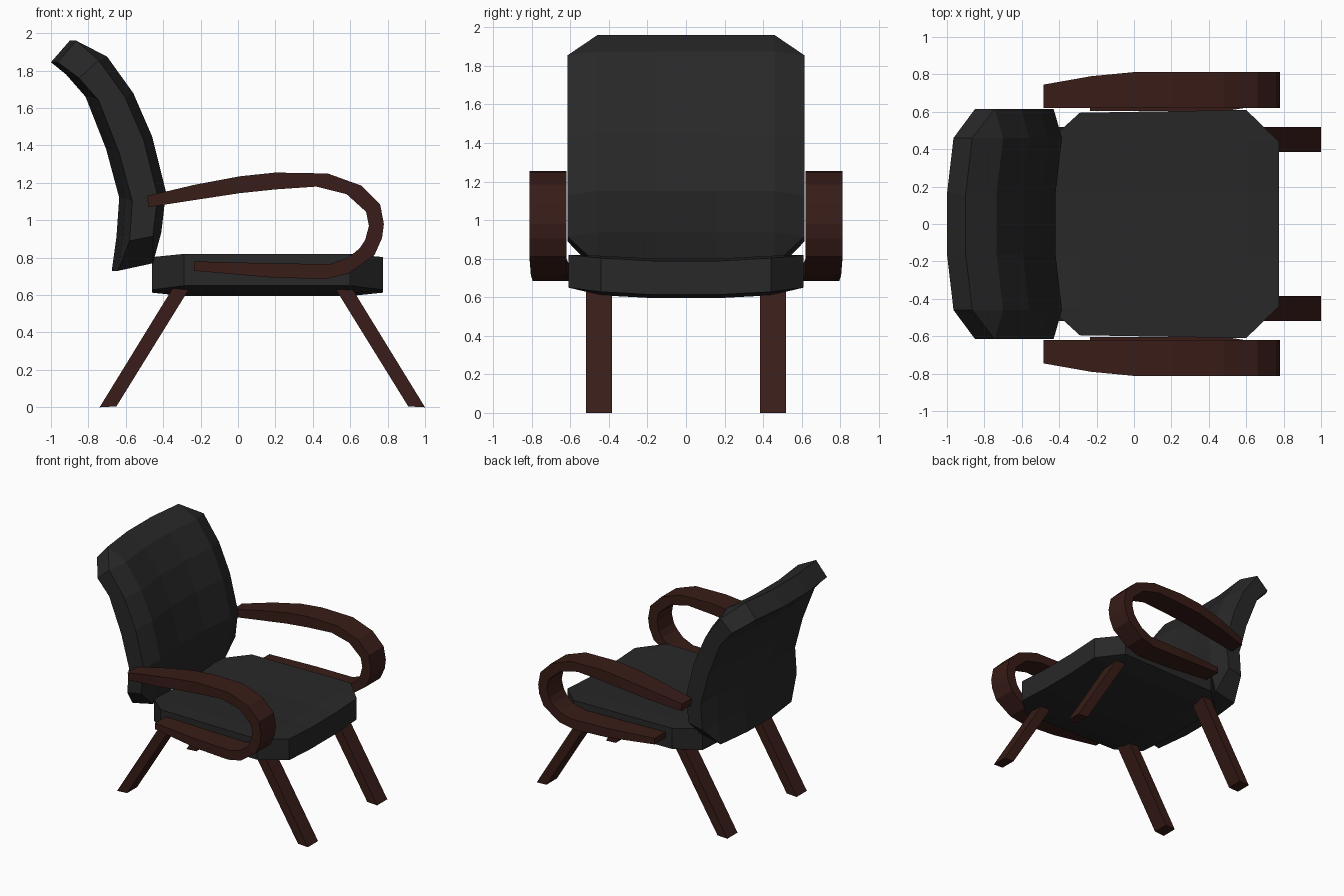
import bpy, bmesh

if "Cube" in bpy.data.objects:
    bpy.data.objects.remove(bpy.data.objects["Cube"])


def material(name, rgb):
    m = bpy.data.materials.new(name)
    m.diffuse_color = (*rgb, 1)
    m.use_nodes = True
    m.node_tree.nodes["Principled BSDF"].inputs["Base Color"].default_value = m.diffuse_color
    return m


LEATHER = material("dark_leather", (0.021, 0.021, 0.021))
WOOD = material("dark_wood", (0.040, 0.012, 0.009))


def finish(bm, name, mat):
    bmesh.ops.remove_doubles(bm, verts=bm.verts, dist=1e-4)
    bmesh.ops.recalc_face_normals(bm, faces=bm.faces)
    me = bpy.data.meshes.new(name)
    bm.to_mesh(me)
    bm.free()
    me.materials.append(mat)
    ob = bpy.data.objects.new(name, me)
    bpy.context.collection.objects.link(ob)
    return ob


def add_face(bm, pts):
    """Face from points, skipping repeated corners."""
    unique = []
    for p in pts:
        if p not in unique:
            unique.append(p)
    if len(unique) > 2:
        bm.faces.new([bm.verts.new(p) for p in unique])


def cushion(name, a, b):
    """Closed pad between two point grids, with the four corners cut off."""
    bm = bmesh.new()
    rows, cols = len(a), len(a[0])
    for g in (a, b):
        for c in (0, cols - 1):
            g[0][c] = g[1][c]
            g[-1][c] = g[-2][c]
        for r in range(rows - 1):
            for c in range(cols - 1):
                add_face(bm, [g[r][c], g[r][c + 1], g[r + 1][c + 1], g[r + 1][c]])
    rim = [(0, c) for c in range(cols)] + [(r, cols - 1) for r in range(1, rows)]
    rim += [(rows - 1, c) for c in range(cols - 2, -1, -1)]
    rim += [(r, 0) for r in range(rows - 2, 0, -1)]
    for (r, c), (s, d) in zip(rim, rim[1:] + rim[:1]):
        add_face(bm, [a[r][c], a[s][d], b[s][d], b[r][c]])
    return finish(bm, name, LEATHER)


def strip(name, outer, inner, ys):
    """Box-section bar: side outline pairs, with a y range at every pair."""
    bm = bmesh.new()
    rings = []
    for (ox, oz), (ix, iz), (y0, y1) in zip(outer, inner, ys):
        rings.append([(ox, y0, oz), (ox, y1, oz), (ix, y1, iz), (ix, y0, iz)])
    for p, q in zip(rings, rings[1:]):
        for k in range(4):
            j = (k + 1) % 4
            add_face(bm, [p[k], p[j], q[j], q[k]])
    add_face(bm, rings[0])
    add_face(bm, rings[-1])
    return finish(bm, name, WOOD)


# Seat: dished top, bowed underside
def seat_grid(top):
    grid = []
    for x in (-0.46, -0.29, 0.60, 0.775):
        end = x in (-0.46, 0.775)
        row = []
        for y in (-0.61, -0.44, -0.16, 0.16, 0.44, 0.61):
            if top:
                z = {0.61: 0.82, 0.44: 0.815, 0.16: 0.80}[abs(y)] - 0.012 * end
            else:
                z = {0.61: 0.65, 0.44: 0.61, 0.16: 0.595}[abs(y)] + 0.018 * end
            if abs(y) == 0.61 and x < 0:
                y *= 0.975
            row.append((x, y, z))
        grid.append(row)
    return grid


cushion("seat", seat_grid(True), seat_grid(False))

# Backrest: curved side profile, wrapping forward towards the sides
FRONT = [(-0.455, 0.77), (-0.41, 0.935), (-0.385, 1.15), (-0.46, 1.45),
         (-0.56, 1.68), (-0.70, 1.875), (-0.865, 1.96)]
BACK = [(-0.64, 0.73), (-0.615, 0.91), (-0.60, 1.12), (-0.67, 1.38),
        (-0.78, 1.66), (-0.885, 1.78), (-0.965, 1.845)]


def back_grid(profile, edge_dx, edge_dz):
    grid = []
    for x, z in profile:
        row = []
        for y in (-0.615, -0.46, -0.16, 0.16, 0.46, 0.615):
            if abs(y) == 0.615:
                row.append((x + edge_dx, y, z + edge_dz))
            else:
                row.append((x - 0.035 * (abs(y) == 0.16), y, z))
        grid.append(row)
    return grid


cushion("backrest", back_grid(FRONT, -0.045, -0.02), back_grid(BACK, 0.035, -0.02))

# Looped armrests
OUTER = [(-0.485, 1.13), (-0.23, 1.19), (0.01, 1.235), (0.2, 1.255), (0.48, 1.25),
         (0.66, 1.185), (0.76, 1.085), (0.78, 0.98), (0.77, 0.905), (0.73, 0.815),
         (0.59, 0.715), (0.465, 0.685), (0.17, 0.695), (-0.235, 0.73)]
INNER = [(-0.48, 1.07), (-0.22, 1.11), (0.01, 1.145), (0.2, 1.165), (0.42, 1.18),
         (0.58, 1.14), (0.685, 1.045), (0.70, 0.97), (0.68, 0.895), (0.65, 0.85),
         (0.59, 0.80), (0.49, 0.765), (0.17, 0.77), (-0.235, 0.78)]
WIDTH = [0.745, 0.79] + [0.813] * 8 + [0.805, 0.795, 0.785, 0.745]
for side, label in ((-1, "right"), (1, "left")):
    ys = [(side * 0.62, side * w) for w in WIDTH]
    ys[-3:] = [(side * 0.605, y) for _, y in ys[-3:]]
    strip(label + "_armrest", OUTER, INNER, ys)

    # Splayed legs
    y = [(side * 0.385, side * 0.518)] * 2
    strip(label + "_front_leg", [(0.61, 0.635), (1.0, 0)], [(0.52, 0.635), (0.91, 0.005)], y)
    strip(label + "_rear_leg", [(-0.35, 0.635), (-0.74, 0)], [(-0.26, 0.635), (-0.65, 0.005)], y)
